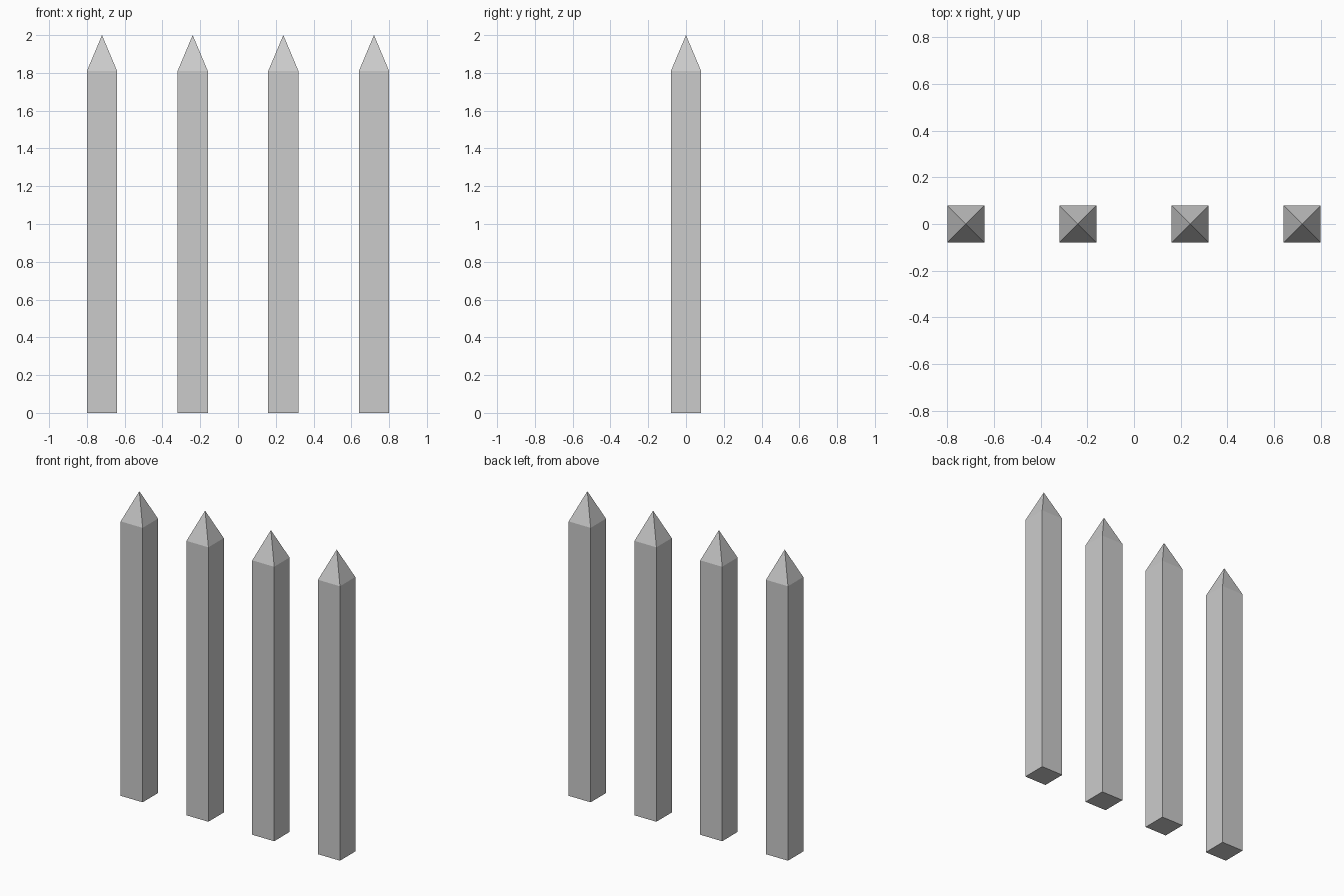
import bpy, bmesh

if "Cube" in bpy.data.objects:
    bpy.data.objects.remove(bpy.data.objects["Cube"])

HALF = 0.08       # half the post width
SHOULDER = 1.81   # where the point begins
TOP = 2.0
SPACING = 0.48


def make_post(name, x):
    """Square post with a four-sided pointed top."""
    bm = bmesh.new()
    corners = [(-HALF, -HALF), (HALF, -HALF), (HALF, HALF), (-HALF, HALF)]
    low = [bm.verts.new((cx, cy, 0)) for cx, cy in corners]
    high = [bm.verts.new((cx, cy, SHOULDER)) for cx, cy in corners]
    tip = bm.verts.new((0, 0, TOP))
    bm.faces.new(low[::-1])
    for i in range(4):
        j = (i + 1) % 4
        bm.faces.new((low[i], low[j], high[j], high[i]))
        bm.faces.new((high[i], high[j], tip))
    mesh = bpy.data.meshes.new(name)
    bm.to_mesh(mesh)
    bm.free()
    post = bpy.data.objects.new(name, mesh)
    post.location.x = x
    bpy.context.collection.objects.link(post)


# Row of four evenly spaced posts
for n in range(4):
    make_post(f"pointed_post_{n + 1}", (n - 1.5) * SPACING)
